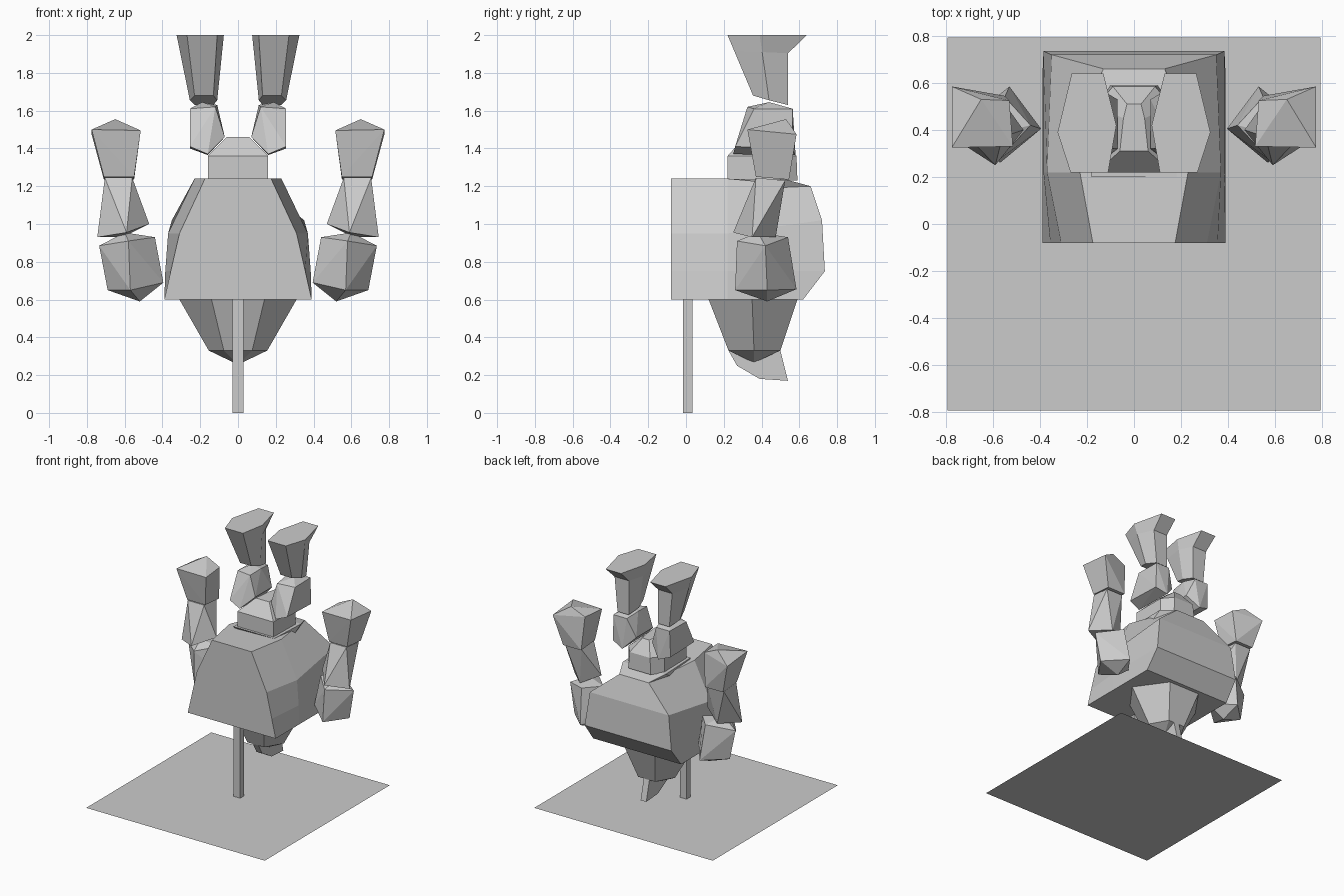
import bpy, bmesh

cube = bpy.data.objects.get("Cube")
if cube:
    bpy.data.objects.remove(cube)

grey = bpy.data.materials.new("plain grey")
grey.use_nodes = True
GREY = (0.6, 0.6, 0.6, 1)
grey.diffuse_color = GREY
grey.node_tree.nodes["Principled BSDF"].inputs["Base Color"].default_value = GREY


def finish(name, bm):
    bmesh.ops.recalc_face_normals(bm, faces=bm.faces)
    mesh = bpy.data.meshes.new(name)
    bm.to_mesh(mesh)
    bm.free()
    mesh.materials.append(grey)
    obj = bpy.data.objects.new(name, mesh)
    bpy.context.collection.objects.link(obj)
    return obj


def hull(name, points):
    """Faceted solid wrapped around a few corner points."""
    bm = bmesh.new()
    for p in points:
        bm.verts.new(p)
    res = bmesh.ops.convex_hull(bm, input=bm.verts)
    loose = [g for g in res["geom_interior"] if isinstance(g, bmesh.types.BMVert)]
    bmesh.ops.delete(bm, geom=loose, context='VERTS')
    bmesh.ops.dissolve_limit(bm, angle_limit=0.02, verts=bm.verts, edges=bm.edges)
    return finish(name, bm)


def loft(name, rings):
    """Solid skinned through rings with equal point counts."""
    bm = bmesh.new()
    loops = [[bm.verts.new(p) for p in ring] for ring in rings]
    for a, b in zip(loops, loops[1:]):
        for i in range(len(a)):
            j = (i + 1) % len(a)
            bm.faces.new((a[i], a[j], b[j], b[i]))
    bm.faces.new(loops[0])
    bm.faces.new(loops[-1])
    return finish(name, bm)


def both(points):
    """Mirror half of a symmetric part across x = 0."""
    return [(s * x, y, z) for x, y, z in points for s in (1, -1)]


def sym_ring(half):
    """Closed ring from its +x half, listed front to back."""
    return half + [(-x, y, z) for x, y, z in reversed(half)]


def pair(name, build, points):
    """Left part at +x and its mirrored right partner."""
    flip = lambda p: (-p[0], p[1], p[2])
    build("left_" + name, points)
    if build is loft:
        build("right_" + name, [[flip(p) for p in ring] for ring in points])
    else:
        build("right_" + name, [flip(p) for p in points])


def box(x, y0, y1, z0, z1):
    return both([(x, y, z) for y in (y0, y1) for z in (z0, z1)])


# Ground sheet and support post
bm = bmesh.new()
bmesh.ops.create_grid(bm, x_segments=1, y_segments=1, size=0.793)
finish("ground_sheet", bm)
hull("support_post", box(0.03, -0.015, 0.035, 0, 0.61))

# Torso, skinned upward
loft("torso", [
    sym_ring([(.39, -.08, .6), (.39, .22, .6), (.39, .62, .6)]),
    sym_ring([(.356, -.08, .75), (.385, .22, .75), (.385, .735, .75)]),
    sym_ring([(.31, -.08, .95), (.37, .22, .95), (.35, .72, 1.02)]),
    sym_ring([(.175, -.08, 1.24), (.23, .22, 1.24), (.13, .66, 1.2)]),
])
hull("upper_back", both([(.18, .2, 1.24), (.19, .53, 1.235), (.13, .66, 1.2), (.19, .3, 1.1)]))

# Pelvis tapering to a blunt point, with a thin tail
loft("pelvis", [
    sym_ring([(.14, .12, .6), (.31, .35, .6), (.14, .59, .6)]),
    sym_ring([(.075, .225, .33), (.155, .36, .33), (.075, .5, .33)]),
    sym_ring([(.02, .34, .275), (.03, .36, .27), (.02, .38, .275)]),
])
hull("tail", both([(.025, .225, .33), (.025, .27, .25), (.025, .39, .18),
                   (.025, .54, .17), (.025, .5, .33)]))

# Head with a bevelled crown
loft("head", [
    sym_ring([(.16, .22, 1.23), (.16, .5, 1.23), (.1, .59, 1.23)]),
    sym_ring([(.16, .22, 1.36), (.16, .5, 1.36), (.09, .585, 1.36)]),
    sym_ring([(.06, .31, 1.46), (.045, .45, 1.46), (.03, .51, 1.46)]),
])

# Ears: lower block, then a flared hexagonal upper block
pair("ear_base", hull, [
    (.255, .36, 1.61), (.12, .325, 1.62), (.19, .44, 1.645), (.11, .45, 1.63),
    (.25, .565, 1.61), (.13, .565, 1.61), (.255, .26, 1.41), (.16, .25, 1.37),
    (.07, .32, 1.46), (.255, .56, 1.4), (.16, .58, 1.365), (.07, .53, 1.46)])
top = [(.27, .22, 2), (.11, .22, 2), (.075, .42, 2),
       (.13, .64, 2), (.265, .64, 2), (.325, .39, 2)]
low = [(.23, .355, 1.68), (.13, .355, 1.68), (.11, .44, 1.655),
       (.13, .54, 1.63), (.23, .54, 1.63), (.255, .44, 1.655)]
mid = [tuple(a + (b - a) * .74 for a, b in zip(p, q)) for p, q in zip(low, top)]
mid = [(x, min(y, .54), z) for x, y, z in mid]
pair("ear_tip", loft, [low, mid, top])

# Arms: upper block, forearm and hand
pair("upper_arm", hull, [
    (.735, .42, .885), (.55, .54, .93), (.44, .42, .93), (.58, .27, .91),
    (.6, .38, .955), (.395, .405, .69), (.53, .585, .655), (.69, .43, .65),
    (.57, .26, .65), (.52, .43, .59)])
pair("forearm", hull, [
    (.56, .37, 1.245), (.705, .37, 1.245), (.705, .525, 1.23), (.56, .525, 1.23),
    (.47, .4, 1), (.59, .25, .955), (.745, .35, .93), (.61, .475, .93)])
pair("hand", hull, [
    (.775, .585, 1.475), (.53, .525, 1.5), (.515, .33, 1.495), (.775, .325, 1.5),
    (.65, .53, 1.555), (.55, .37, 1.25), (.71, .37, 1.25),
    (.71, .545, 1.235), (.55, .545, 1.235)])
